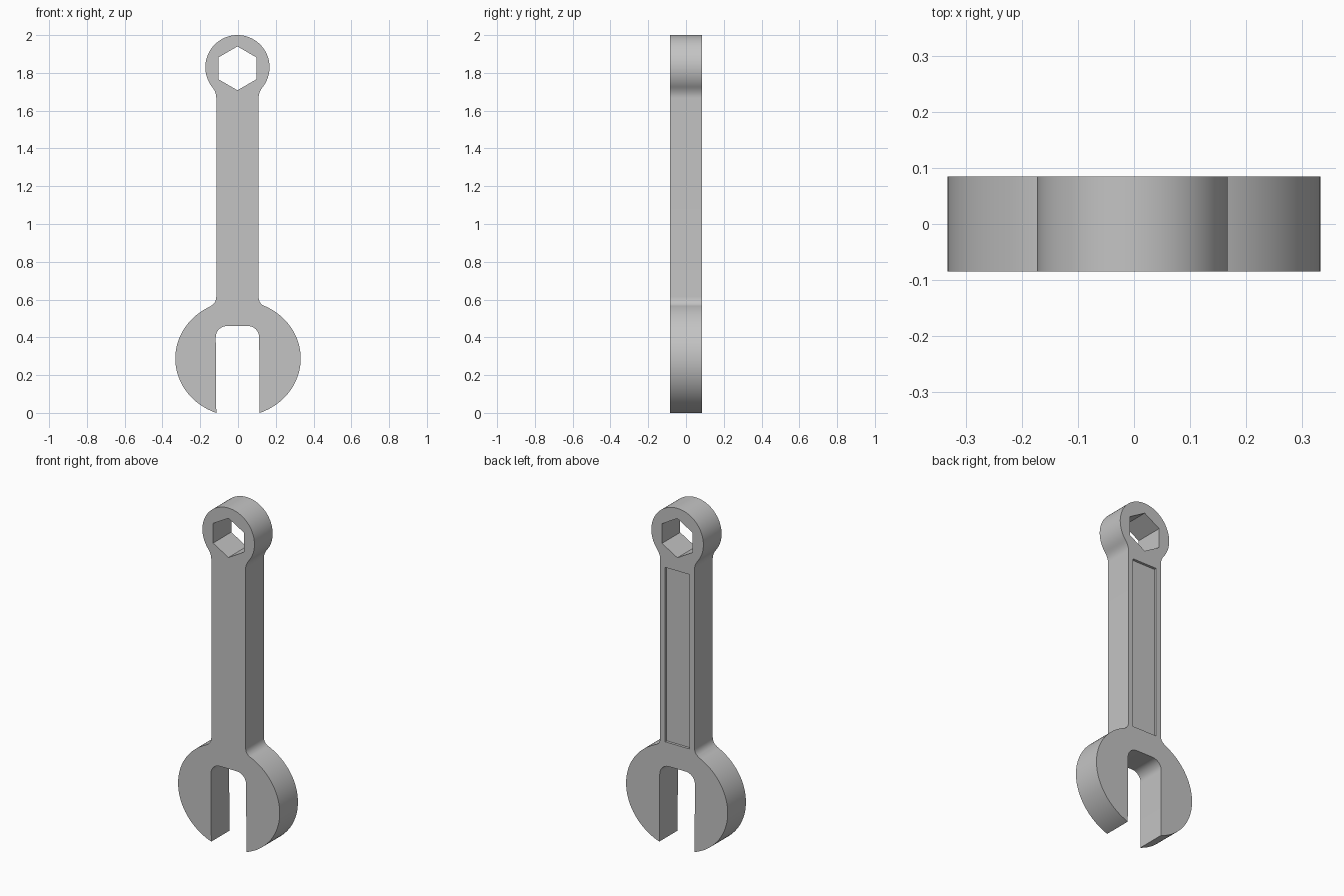
import bpy, bmesh, math
from math import sin, cos, radians

cube = bpy.data.objects.get("Cube")
if cube:
    bpy.data.objects.remove(cube, do_unlink=True)

steel = bpy.data.materials.new("steel_grey")
steel.use_nodes = True
grey = (0.55, 0.55, 0.55, 1)
steel.diffuse_color = grey
steel.node_tree.nodes["Principled BSDF"].inputs["Base Color"].default_value = grey

DEPTH = 0.085      # half thickness
SHIFT = -0.003     # handle axis sits slightly off the jaw axis
HANDLE = 0.112     # handle half width
SLOT = 0.115       # slot half width
JAW_Z, JAW_A, JAW_B = 0.288, 0.332, 0.307
RING_Z, RING_R = 1.83, 0.17


def arc(cx, cz, a, b, start, end, steps):
    """Points on an ellipse from start to end, in degrees."""
    angles = [radians(start + (end - start) * i / steps) for i in range(steps + 1)]
    return [(cx + a * cos(t), cz + b * sin(t)) for t in angles]


def blend(p, c, q, steps=8):
    """Inner points of a curved fillet from p to q round corner c."""
    ts = [i / steps for i in range(1, steps)]
    return [tuple((1 - t) ** 2 * p[k] + 2 * t * (1 - t) * c[k] + t * t * q[k]
                  for k in (0, 1)) for t in ts]


def prism(name, points, y0, y1):
    """Extrude an x-z outline from y0 to y1."""
    bm = bmesh.new()
    face = bm.faces.new([bm.verts.new((x, y0, z)) for x, z in points])
    new = bmesh.ops.extrude_face_region(bm, geom=[face])["geom"]
    moved = [v for v in new if isinstance(v, bmesh.types.BMVert)]
    bmesh.ops.translate(bm, verts=moved, vec=(0, y1 - y0, 0))
    bmesh.ops.recalc_face_normals(bm, faces=bm.faces)
    mesh = bpy.data.meshes.new(name)
    bm.to_mesh(mesh)
    bm.free()
    mesh.materials.append(steel)
    obj = bpy.data.objects.new(name, mesh)
    bpy.context.collection.objects.link(obj)
    return obj


# Half outline: slot, jaw, handle, ring
slot = arc(SLOT - 0.06, 0.40, 0.06, 0.06, 90, 0, 10)
tip = -math.degrees(math.acos(SLOT / JAW_A))
shoulder = 64
jaw = arc(0, JAW_Z, JAW_A, JAW_B, tip, shoulder, 56)
ring = arc(0, RING_Z, RING_R, RING_R, -38, 90, 48)

# Fillets meet the handle where the curve tangents cross its side
jx, jz = jaw[-1]
t = radians(shoulder)
corner_low = (HANDLE, jz + (jx - HANDLE) * JAW_B * cos(t) / (JAW_A * sin(t)))
handle_low = (HANDLE, 0.615)
rx, rz = ring[0]
corner_high = (HANDLE, rz - (rx - HANDLE) / math.tan(radians(38)))
handle_high = (HANDLE, corner_high[1] - 0.03)
neck = (blend(jaw[-1], corner_low, handle_low) + [handle_low, handle_high]
        + blend(handle_high, corner_high, ring[0]))


def side(sign):
    def place(points, dx):
        return [(sign * x + dx, z) for x, z in points]
    return place(slot, SHIFT) + place(jaw, 0) + place(neck + ring, SHIFT)


right, left = side(1), side(-1)
wrench = prism("wrench_body", right + left[-2::-1], -DEPTH, DEPTH)

# Hexagonal opening and shallow recess in the back of the handle
hexagon = arc(SHIFT, 1.824, 0.116, 0.116, 90, 390, 5)
hex_cutter = prism("hex_cutter", hexagon, -0.2, 0.2)
x0, x1, z0, z1 = SHIFT - 0.08, SHIFT + 0.08, 0.60, 1.63
recess_cutter = prism("recess_cutter", [(x0, z0), (x1, z0), (x1, z1), (x0, z1)],
                      DEPTH - 0.015, 0.2)

bpy.ops.object.select_all(action="DESELECT")
wrench.select_set(True)
bpy.context.view_layer.objects.active = wrench
for cutter in (hex_cutter, recess_cutter):
    cutter.hide_render = True
    mod = wrench.modifiers.new(cutter.name, "BOOLEAN")
    mod.operation = "DIFFERENCE"
    mod.solver = "EXACT"
    mod.object = cutter
    bpy.ops.object.modifier_apply(modifier=mod.name)
    bpy.data.objects.remove(cutter, do_unlink=True)

bpy.ops.object.shade_smooth_by_angle(angle=radians(25))
